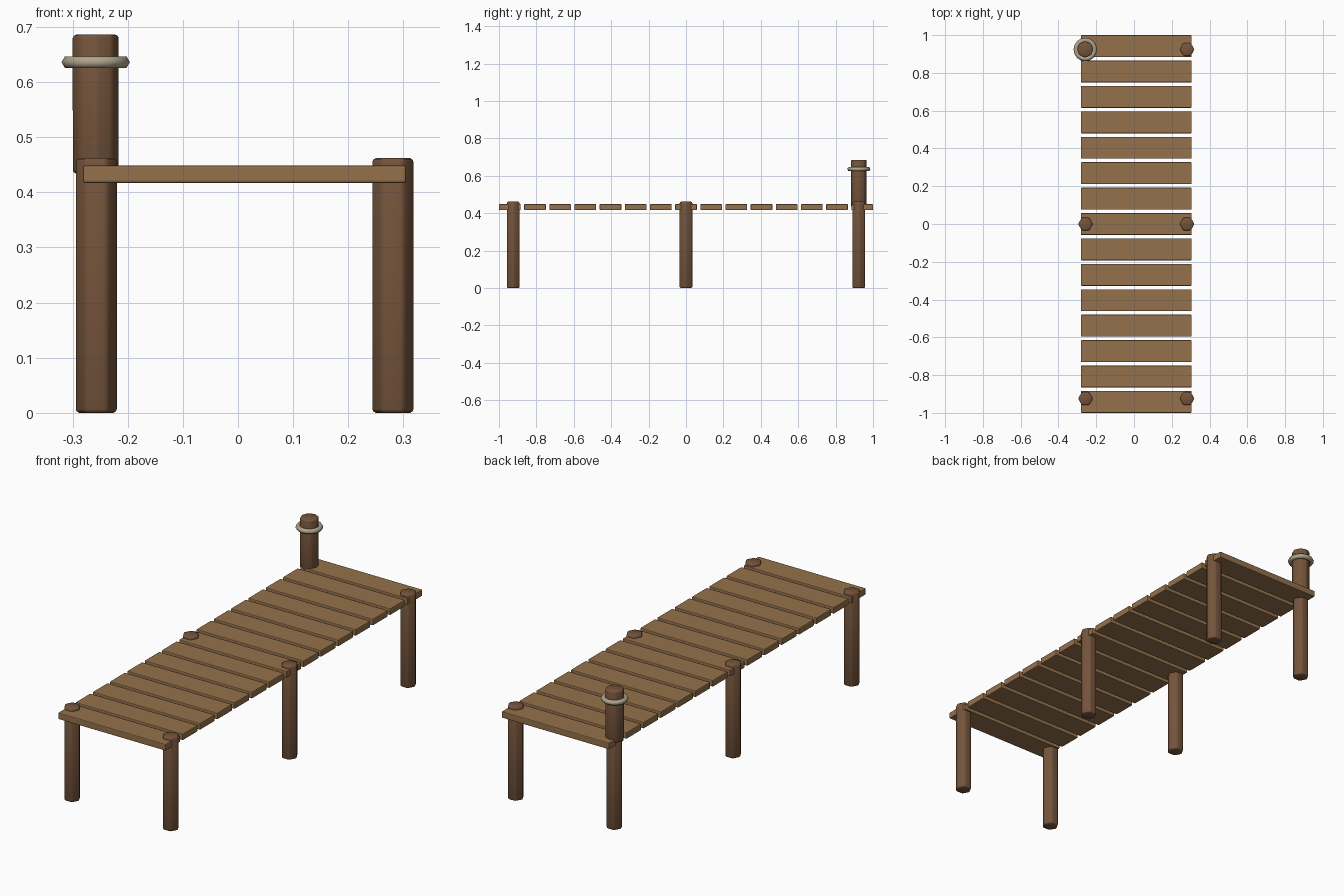
import bpy
import math

cube = bpy.data.objects.get("Cube")
if cube:
    bpy.data.objects.remove(cube, do_unlink=True)


def material(name, colour):
    mat = bpy.data.materials.new(name)
    mat.use_nodes = True
    mat.diffuse_color = (*colour, 1)
    mat.node_tree.nodes["Principled BSDF"].inputs["Base Color"].default_value = (*colour, 1)
    return mat


plank_wood = material("plank wood", (0.30, 0.165, 0.07))
post_wood = material("post wood", (0.175, 0.088, 0.044))
rope_tan = material("rope", (0.42, 0.37, 0.25))


def finish(name, mat, bevel=0, smooth=None):
    """Name and colour the active object, soften its edges and set shading."""
    obj = bpy.context.object
    obj.name = name
    obj.data.materials.append(mat)
    if bevel:
        mod = obj.modifiers.new("Soft edges", "BEVEL")
        mod.width = bevel
        mod.segments = 2
        mod.limit_method = "ANGLE"
        bpy.ops.object.modifier_apply(modifier=mod.name)
    if smooth:
        bpy.ops.object.shade_smooth_by_angle(angle=math.radians(smooth))
    return obj


def post(name, x, y, bottom, top, radius, sides):
    """Upright faceted log with a corner pointing along x."""
    bpy.ops.mesh.primitive_cylinder_add(
        vertices=sides, radius=radius, depth=top - bottom,
        location=(x, y, (bottom + top) / 2), rotation=(0, 0, math.pi / 2))
    bpy.ops.object.transform_apply(location=False, rotation=True, scale=False)
    return finish(name, post_wood, 0.007, 50)


# Deck planks
PLANKS = 15
for i in range(PLANKS):
    y = -0.942 + i * 1.884 / (PLANKS - 1)
    bpy.ops.mesh.primitive_cube_add(size=1, location=(0.012, y, 0.433))
    bpy.context.object.scale = (0.586, 0.116, 0.032)
    bpy.ops.object.transform_apply(location=False, rotation=False, scale=True)
    finish(f"deck_plank_{i + 1}", plank_wood, 0.004)

# Support posts in three pairs
for row, y in (("front", -0.924), ("middle", 0), ("back", 0.924)):
    for side, x in (("right", -0.257), ("left", 0.281)):
        post(f"{row}_{side}_post", x, y, 0, 0.462, 0.039, 6)

# Mooring post on the back right corner, with its rope loop
post("mooring_post", -0.258, 0.924, 0.434, 0.686, 0.043, 8)
bpy.ops.mesh.primitive_torus_add(
    location=(-0.258, 0.924, 0.636), major_segments=16, minor_segments=6,
    major_radius=0.05, minor_radius=0.012)
finish("rope_loop", rope_tan, smooth=65)
